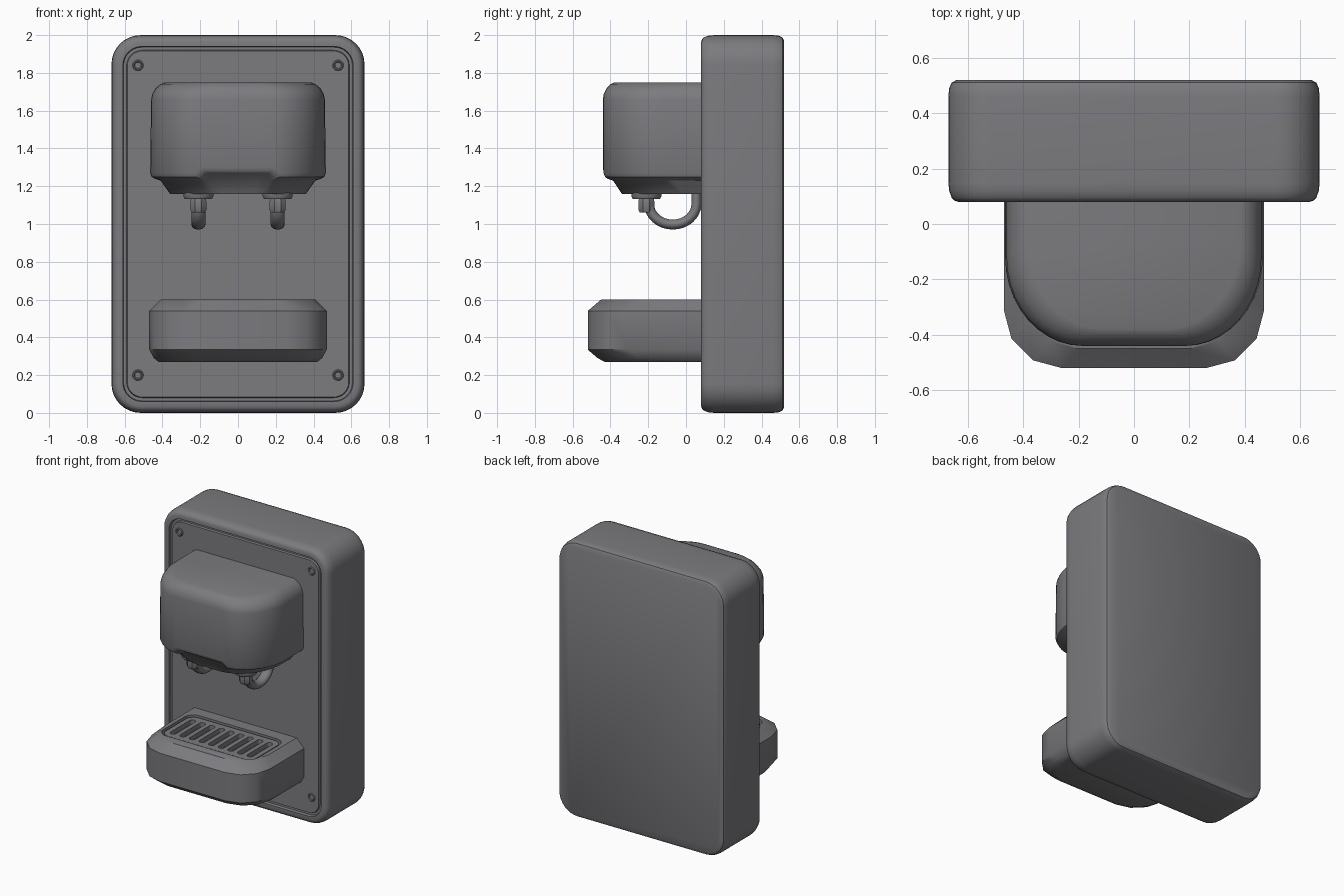
import bpy, bmesh, math
from mathutils import Vector

if "Cube" in bpy.data.objects:
    bpy.data.objects.remove(bpy.data.objects["Cube"])

grey = bpy.data.materials.new("dark_grey")
grey.diffuse_color = (0.20, 0.198, 0.212, 1)
grey.use_nodes = True
grey.node_tree.nodes["Principled BSDF"].inputs["Base Color"].default_value = grey.diffuse_color


def loft(name, rings, angle=35):
    """Skin equal-length rings of points and cap both ends."""
    bm = bmesh.new()
    vs = [[bm.verts.new(p) for p in r] for r in rings]
    n = len(vs[0])
    for a, b in zip(vs, vs[1:]):
        for i in range(n):
            j = (i + 1) % n
            bm.faces.new((a[i], a[j], b[j], b[i]))
    bm.faces.new(vs[0])
    bm.faces.new(vs[-1])
    bmesh.ops.recalc_face_normals(bm, faces=bm.faces)
    me = bpy.data.meshes.new(name)
    bm.to_mesh(me)
    bm.free()
    me.materials.append(grey)
    ob = bpy.data.objects.new(name, me)
    bpy.context.collection.objects.link(ob)
    smooth(ob, angle)
    return ob


def activate(ob):
    bpy.ops.object.select_all(action='DESELECT')
    ob.select_set(True)
    bpy.context.view_layer.objects.active = ob


def smooth(ob, angle):
    activate(ob)
    bpy.ops.object.shade_smooth_by_angle(angle=math.radians(angle))


def rounded(hw, hh, r, n=8):
    """Rounded rectangle outline about the origin."""
    pts = []
    for k, (sx, sy) in enumerate([(1, 1), (-1, 1), (-1, -1), (1, -1)]):
        for i in range(n + 1):
            a = math.pi / 2 * (k + i / n)
            pts.append((sx * (hw - r) + r * math.cos(a), sy * (hh - r) + r * math.sin(a)))
    return pts


def d_shape(hw, front, rx, ry, n):
    """Plan outline with a straight back and rounded front corners."""
    arc = [(hw - rx + rx * math.cos(math.pi / 2 * i / n),
            front + ry - ry * math.sin(math.pi / 2 * i / n)) for i in range(n + 1)]
    half = [(hw, 0.1)] + arc
    return half + [(-x, y) for x, y in reversed(half)]


def disc(name, x, y, z, rings, axis, sides=20):
    """Turned part: rings are (radius, offset along axis)."""
    out = []
    for r, h in rings:
        ring = []
        for i in range(sides):
            a = 2 * math.pi * (i + 0.5) / sides
            c, s = r * math.cos(a), r * math.sin(a)
            ring.append((x + c, y + s, z + h) if axis == 'Z' else (x + c, y + h, z + s))
        out.append(ring)
    return loft(name, out)


def cut(ob, cutter):
    m = ob.modifiers.new("cut", 'BOOLEAN')
    m.object, m.operation, m.solver = cutter, 'DIFFERENCE', 'EXACT'
    activate(ob)
    bpy.ops.object.modifier_apply(modifier=m.name)
    bpy.data.objects.remove(cutter)


# Wall body with rounded edges, and a grooved front panel
profile = [(0.03, 0.52), (0.012, 0.51), (0.003, 0.49), (0, 0.46), (0, 0.15),
           (0.003, 0.12), (0.012, 0.095), (0.022, 0.085), (0.035, 0.08),
           (0.06, 0.08), (0.064, 0.1), (0.08, 0.1), (0.084, 0.086)]
loft("body", [[(x, y, z + 1) for x, z in rounded(0.67 - d, 1 - d, 0.155 - d * 0.9)]
              for d, y in profile])

# Panel screws: raised ring with a sunk middle
for x in (-0.53, 0.53):
    for z in (0.2, 1.84):
        disc("panel_screw", x, 0, z,
             [(0.029, 0.1), (0.029, 0.083), (0.025, 0.079), (0.02, 0.079),
              (0.016, 0.085)], 'Y')

# Dispenser head, its lower front edge arching up in the middle
rings = []
for z, hw, f, lift in [(1.16, 0.36, -0.34, 0), (1.23, 0.41, -0.39, 0.03),
                       (1.24, 0.44, -0.42, 0.03), (1.25, 0.458, -0.433, 0.03),
                       (1.27, 0.465, -0.44, 0.03), (1.66, 0.46, -0.44, 0),
                       (1.69, 0.453, -0.435, 0), (1.72, 0.435, -0.42, 0),
                       (1.74, 0.41, -0.4, 0), (1.75, 0.385, -0.38, 0)]:
    rings.append([(x, y, z + (lift if y < 0 and abs(x) < hw - 0.27 else 0))
                  for x, y in d_shape(hw, f, 0.28, 0.32, 10)])
loft("dispenser_head", rings)

# Taps: collar, nut and U-shaped pipe
for x in (-0.21, 0.21):
    disc("tap_collar", x, -0.21, 0, [(0.08, 1.17), (0.08, 1.145), (0.072, 1.132)], 'Z')
    disc("tap_nut", x, -0.21, 0, [(0.042, 1.135), (0.046, 1.12), (0.046, 1.075),
                                  (0.038, 1.06)], 'Z', 8)
    path = [Vector((x, -0.2, 1.14))]
    for i in range(17):
        a = math.pi * (1 + i / 16)
        path.append(Vector((x, -0.07 + 0.125 * math.cos(a), 1.105 + 0.108 * math.sin(a))))
    path.append(Vector((x, 0.055, 1.19)))
    tube = []
    for i, p in enumerate(path):
        t = (path[min(i + 1, len(path) - 1)] - path[max(i - 1, 0)]).normalized()
        n = Vector((0, -t.z, t.y))
        tube.append([p + Vector((0.037 * math.cos(b), 0, 0)) + n * 0.027 * math.sin(b)
                     for b in [2 * math.pi * k / 14 for k in range(14)]])
    loft("tap_pipe", tube)

# Drip tray
tray = loft("drip_tray", [[(x, y, z) for x, y in d_shape(hw, f, 0.21, 0.21, 3)]
                          for z, hw, f in [(0.27, 0.42, -0.43), (0.29, 0.445, -0.468),
                                           (0.335, 0.47, -0.52), (0.54, 0.47, -0.52),
                                           (0.6, 0.41, -0.45)]])


def pad(name, x, y, hw, hh, r, z0, z1):
    return loft(name, [[(x + a, y + b, z) for a, b in rounded(hw, hh, r, 5)]
                       for z in (z0, z1)])


# Sunken grille bed, grille plate and its slots
cut(tray, pad("bed_cutter", 0, -0.19, 0.38, 0.19, 0.07, 0.56, 0.65))
grille = pad("tray_grille", 0, -0.19, 0.365, 0.175, 0.06, 0.555, 0.592)
for i in range(-4, 5):
    cut(grille, pad("slot_cutter", i * 0.077, -0.19, 0.022, 0.13, 0.02, 0.5, 0.65))
smooth(tray, 50)
smooth(grille, 35)
